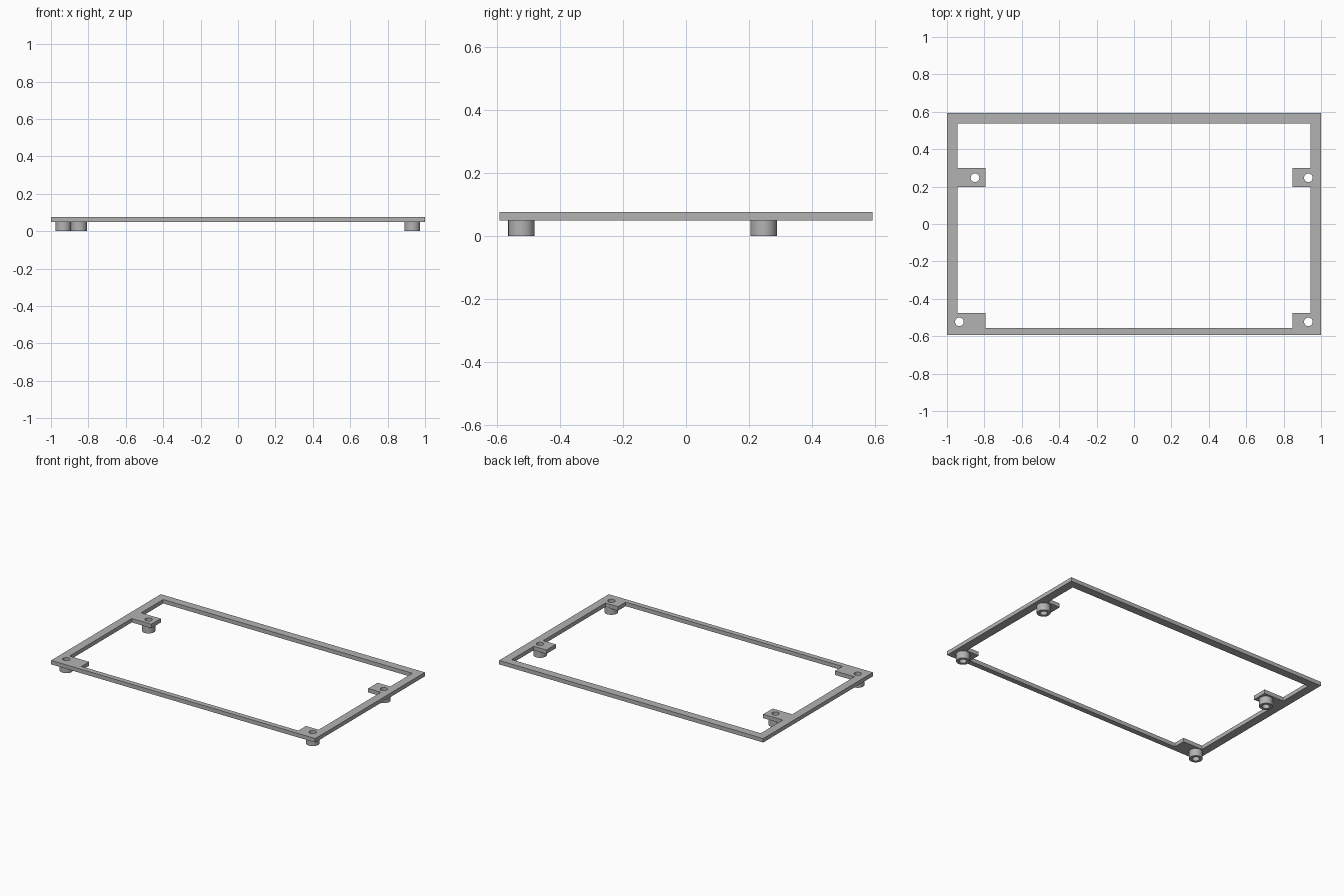
import bpy
from math import cos, sin, pi

cube = bpy.data.objects.get("Cube")
if cube:
    bpy.data.objects.remove(cube, do_unlink=True)

grey = bpy.data.materials.new("mid grey")
grey.use_nodes = True
colour = (0.45, 0.45, 0.45, 1)
grey.diffuse_color = colour
grey.node_tree.nodes["Principled BSDF"].inputs["Base Color"].default_value = colour

Z_PLATE, Z_TOP = 0.05, 0.077
HOLE_R, POST_R = 0.023, 0.042


def circle(cx, cy, r, n=48):
    return [(cx + r * cos(2 * pi * i / n), cy + r * sin(2 * pi * i / n)) for i in range(n)]


def slab(name, loops, z0, z1):
    """Extrude an outline with cut-outs between two heights."""
    curve = bpy.data.curves.new(name, 'CURVE')
    curve.dimensions = '2D'
    curve.fill_mode = 'BOTH'
    curve.extrude = (z1 - z0) / 2
    for loop in loops:
        spline = curve.splines.new('POLY')
        spline.points.add(len(loop) - 1)
        for point, (x, y) in zip(spline.points, loop):
            point.co = (x, y, 0, 1)
        spline.use_cyclic_u = True
    obj = bpy.data.objects.new(name, curve)
    bpy.context.collection.objects.link(obj)
    obj.location.z = (z0 + z1) / 2
    curve.materials.append(grey)
    bpy.ops.object.select_all(action='DESELECT')
    obj.select_set(True)
    bpy.context.view_layer.objects.active = obj
    bpy.ops.object.convert(target='MESH')
    obj = bpy.context.object
    # Weld the caps to the walls
    bpy.ops.object.mode_set(mode='EDIT')
    bpy.ops.mesh.select_all(action='SELECT')
    bpy.ops.mesh.remove_doubles(threshold=0.0001)
    bpy.ops.mesh.normals_make_consistent(inside=False)
    bpy.ops.object.mode_set(mode='OBJECT')
    bpy.ops.object.shade_smooth_by_angle()
    return obj


posts = {
    "front_right_post": (-0.934, -0.523),
    "front_left_post": (0.932, -0.523),
    "back_right_post": (-0.85, 0.247),
    "back_left_post": (0.932, 0.247),
}

# Frame with four mounting tabs reaching into the opening
outer = [(-1, -0.593), (1, -0.593), (1, 0.593), (-1, 0.593)]
right, left, back, front = -0.943, 0.943, 0.538, -0.557
tab_r, tab_l = -0.795, 0.847
tab_lo, tab_hi, corner = 0.198, 0.3, -0.475
opening = [
    (right, back), (right, tab_hi), (tab_r, tab_hi), (tab_r, tab_lo),
    (right, tab_lo), (right, corner), (tab_r, corner), (tab_r, front),
    (tab_l, front), (tab_l, corner), (left, corner), (left, tab_lo),
    (tab_l, tab_lo), (tab_l, tab_hi), (left, tab_hi), (left, back),
]
holes = [circle(x, y, HOLE_R) for x, y in posts.values()]
slab("frame", [outer, opening] + holes, Z_PLATE, Z_TOP)

# Hollow standoff posts under the tabs
for name, (x, y) in posts.items():
    slab(name, [circle(x, y, POST_R), circle(x, y, HOLE_R)], 0, Z_PLATE)
